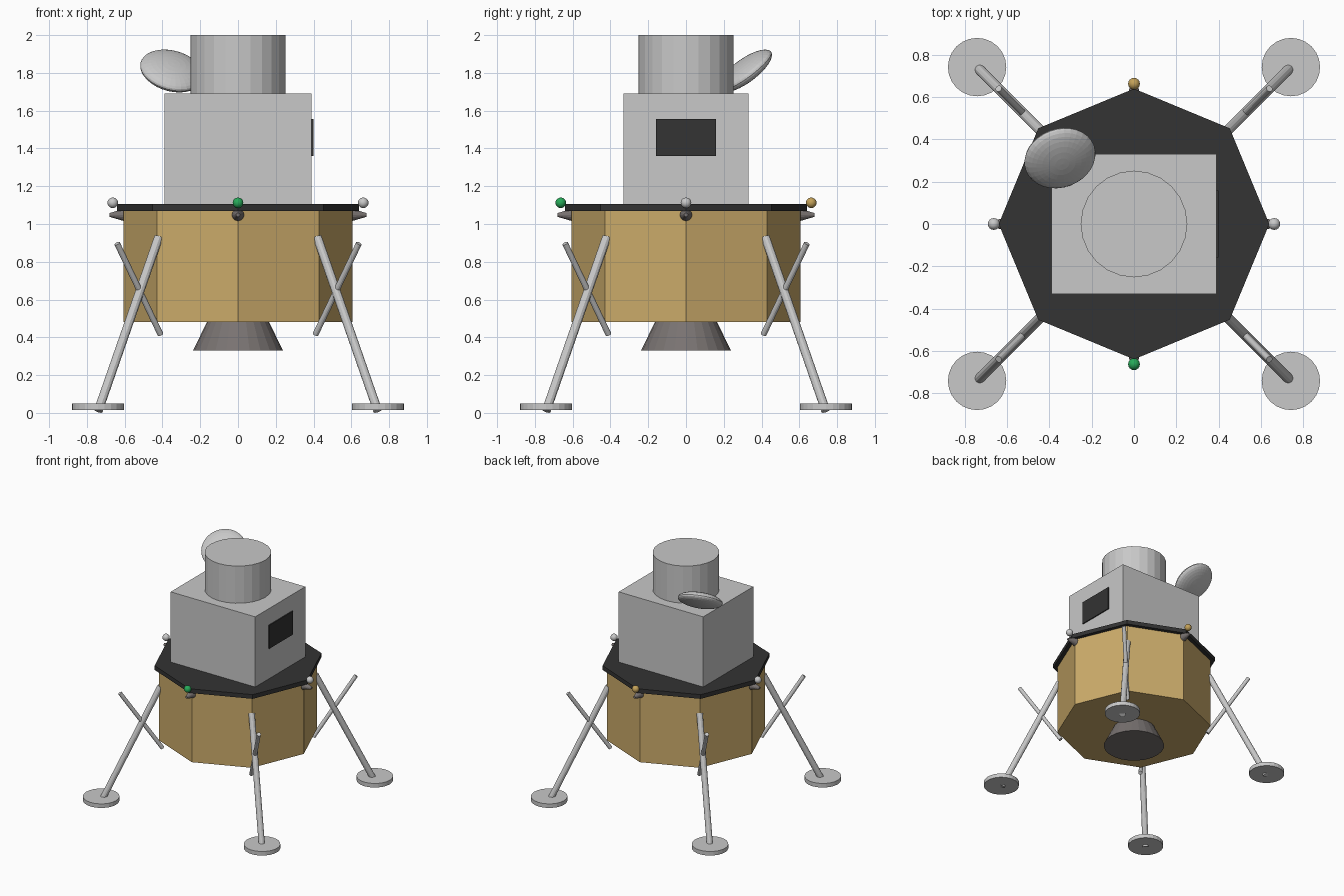
import bpy
from math import radians, cos, sin, pi
from mathutils import Vector

if "Cube" in bpy.data.objects:
    bpy.data.objects.remove(bpy.data.objects["Cube"], do_unlink=True)


def material(name, r, g, b):
    m = bpy.data.materials.new(name)
    m.use_nodes = True
    m.diffuse_color = (r, g, b, 1)
    m.node_tree.nodes["Principled BSDF"].inputs["Base Color"].default_value = (r, g, b, 1)
    return m


GREY = material("light grey metal", 0.58, 0.58, 0.58)
GOLD = material("gold foil", 0.60, 0.41, 0.145)
DARK = material("charcoal", 0.033, 0.033, 0.033)
NOZZLE = material("warm grey engine", 0.19, 0.17, 0.165)
GREEN = material("green lamp", 0.02, 0.40, 0.10)
AMBER = material("amber lamp", 0.55, 0.36, 0.10)


def finish(name, mat, smooth=False):
    ob = bpy.context.object
    ob.name = ob.data.name = name
    ob.data.materials.append(mat)
    if smooth:
        bpy.ops.object.shade_smooth_by_angle(angle=radians(30))
    return ob


def box(name, mat, size, centre):
    bpy.ops.mesh.primitive_cube_add(size=1, location=centre)
    bpy.context.object.scale = size
    bpy.ops.object.transform_apply(location=False, rotation=False, scale=True)
    return finish(name, mat)


def tube(name, mat, start, end, r1, r2=None, sides=24, turn=0):
    """Straight cylinder or cone between two points."""
    a, b = Vector(start), Vector(end)
    bpy.ops.mesh.primitive_cone_add(vertices=sides, radius1=r1, radius2=r1 if r2 is None else r2,
                                    depth=(b - a).length, location=(a + b) / 2)
    ob = bpy.context.object
    ob.rotation_euler = (b - a).to_track_quat('Z', 'Y').to_euler()
    if turn:
        ob.rotation_euler = (0, 0, turn)
    return finish(name, mat)


def ball(name, mat, radius, centre):
    bpy.ops.mesh.primitive_uv_sphere_add(segments=16, ring_count=10, radius=radius, location=centre)
    return finish(name, mat, smooth=True)


# Lower stage: octagonal body, deck and main engine
tube("descent_body", GOLD, (0, 0, 0.48), (0, 0, 1.075), 0.607, sides=8, turn=pi / 2)
tube("deck", DARK, (0, 0, 1.07), (0, 0, 1.105), 0.64, sides=8, turn=pi / 2)
tube("engine_nozzle", NOZZLE, (0, 0, 0.33), (0, 0, 0.49), 0.238, 0.16)

# Upper stage: cabin, hatch tower and side window
box("cabin", GREY, (0.78, 0.66, 0.59), (0, 0, 1.395))
tube("hatch_tower", GREY, (0, 0, 1.68), (0, 0, 2.0), 0.252)
box("window", DARK, (0.009, 0.315, 0.195), (0.3945, 0, 1.4575))

# Dish antenna: flattened sphere tilted towards the front
bpy.ops.mesh.primitive_uv_sphere_add(segments=32, ring_count=16, radius=0.172)
dish = finish("dish_antenna", GREY)
dish.scale.z = 0.3
dish.location = (-0.35, 0.312, 1.81)
dish.rotation_euler = Vector((0.22, -0.58, 0.79)).to_track_quat('Z', 'Y').to_euler()

# Four legs on the diagonals: main strut, crossing brace and foot pad
for sx, end_x in ((1, "left"), (-1, "right")):
    for sy, end_y in ((-1, "front"), (1, "back")):
        def at(d, z):
            return (sx * d, sy * d, z)
        tag = f"{end_y}_{end_x}"
        tube(f"{tag}_leg", GREY, at(0.42, 0.93), at(0.74, 0.011), 0.024, sides=12)
        tube(f"{tag}_brace", GREY, at(0.41, 0.415), at(0.64, 0.897), 0.016, sides=12)
        tube(f"{tag}_foot_pad", GREY, at(0.742, 0.016), at(0.742, 0.05), 0.138)

# Thruster cone and lamp on each main axis
for i, (side, mat) in enumerate((("left", GREY), ("back", AMBER), ("right", GREY), ("front", GREEN))):
    x, y = cos(i * pi / 2), sin(i * pi / 2)
    tube(f"{side}_thruster", NOZZLE, (x * 0.605, y * 0.605, 1.048), (x * 0.68, y * 0.68, 1.048),
         0.032, 0.01, sides=16)
    ball(f"{side}_lamp", mat, 0.028, (x * 0.663, y * 0.663, 1.112))
